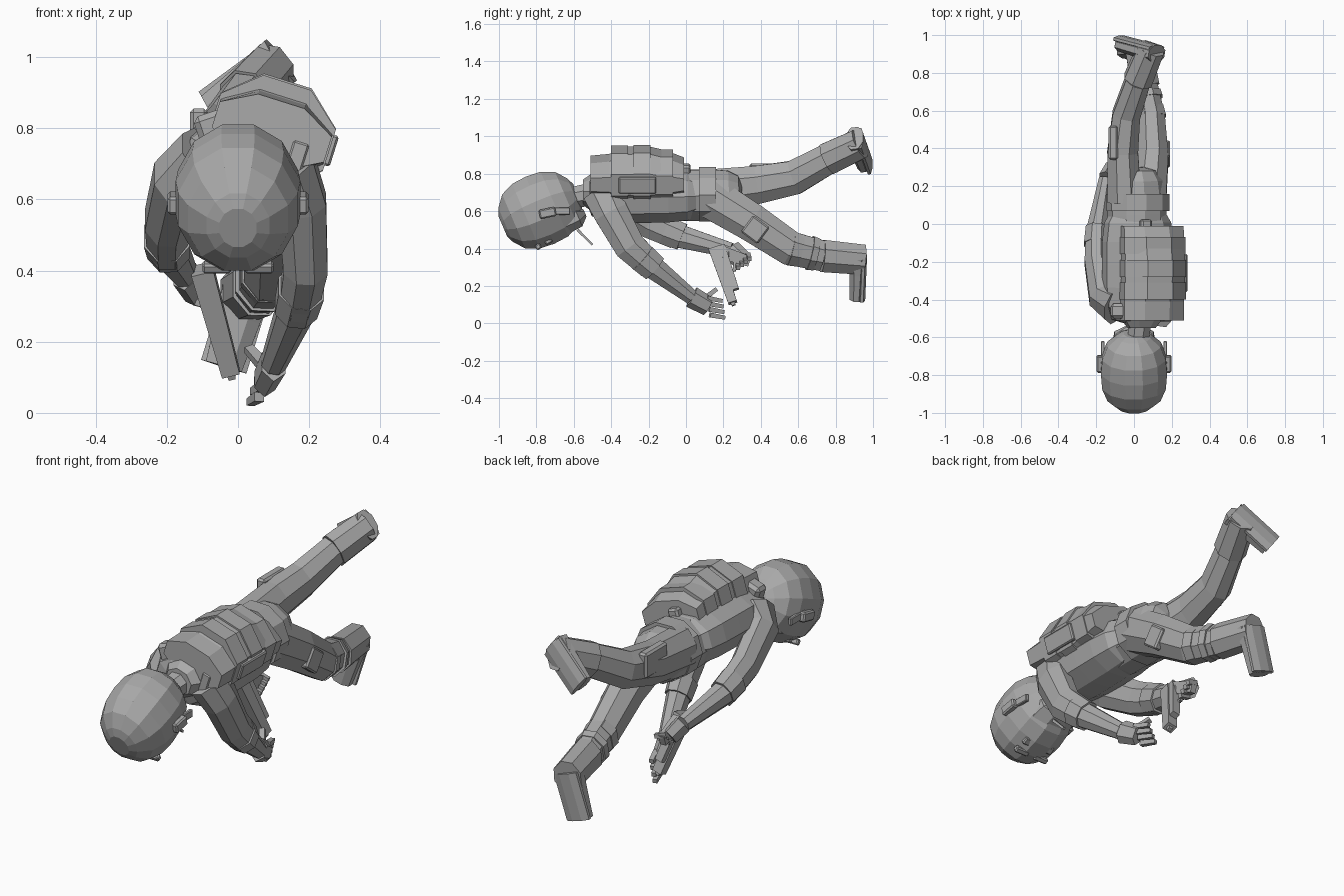
import bpy, bmesh, math
from mathutils import Vector, Matrix

if "Cube" in bpy.data.objects:
    bpy.data.objects.remove(bpy.data.objects["Cube"], do_unlink=True)

grey = bpy.data.materials.new("plain grey")
grey.use_nodes = True
grey.diffuse_color = (.4, .4, .4, 1)
grey.node_tree.nodes["Principled BSDF"].inputs["Base Color"].default_value = grey.diffuse_color

ACROSS = Vector((1, 0, 0))
ALONG = Vector((0, 1, 0))
UPWARD = Vector((0, 0, 1))
TORSO_SIDE = Vector((.95, 0, -.3))
TORSO_BACK = Vector((.3, 0, .95))


def point(x, y, z):
    return Vector((x, y, z))


def finish(name, bm):
    bmesh.ops.recalc_face_normals(bm, faces=bm.faces)
    mesh = bpy.data.meshes.new(name)
    bm.to_mesh(mesh)
    bm.free()
    mesh.materials.append(grey)
    bpy.context.collection.objects.link(bpy.data.objects.new(name, mesh))


def loft(name, centres, widths, depths, ref, sides):
    """Skin rings around a path; widths run along ref, depths across it."""
    bm = bmesh.new()
    grow = 1 / math.cos(math.pi / sides)
    last = len(centres) - 1
    rings = []
    for i, (centre, width, depth) in enumerate(zip(centres, widths, depths)):
        tangent = (centres[min(i + 1, last)] - centres[max(i - 1, 0)]).normalized()
        a = (ref - tangent * ref.dot(tangent)).normalized() * width * grow
        b = tangent.cross(a).normalized() * depth * grow
        angles = [math.tau * (k + .5) / sides for k in range(sides)]
        rings.append([bm.verts.new(centre + a * math.cos(t) + b * math.sin(t)) for t in angles])
    for lower, upper in zip(rings, rings[1:]):
        for k in range(sides):
            n = (k + 1) % sides
            bm.faces.new((lower[k], lower[n], upper[n], upper[k]))
    bm.faces.new(rings[0])
    bm.faces.new(rings[-1])
    finish(name, bm)


def limb(name, joints, start, end, flat=1, ref=ACROSS, sides=8):
    """Tube through joints, narrowing evenly from start to end."""
    last = len(joints) - 1
    widths = [start + (end - start) * i / last for i in range(len(joints))]
    loft(name, joints, widths, [w * flat for w in widths], ref, sides)


def barrel(name, start, end, width, depth, power, ref=TORSO_SIDE, sides=10, steps=8):
    """Closed rounded body; a higher power gives squarer ends."""
    spots = [-math.cos(math.pi * i / steps) for i in range(steps + 1)]
    swell = [max(.3, (1 - abs(t) ** power) ** (1 / power)) for t in spots]
    loft(name, [start.lerp(end, (t + 1) / 2) for t in spots],
         [width * s for s in swell], [depth * s for s in swell], ref, sides)


def box(name, centre, size, side=ACROSS, up=UPWARD):
    """Chamfered box sized along side, depth and up."""
    depth = up.cross(side).normalized()
    up = side.cross(depth).normalized()
    turn = Matrix((side.normalized(), depth, up)).transposed().to_4x4()
    bm = bmesh.new()
    bmesh.ops.create_cube(bm, matrix=Matrix.Translation(centre) @ turn @ Matrix.Diagonal((*size, 1)))
    bmesh.ops.bevel(bm, geom=bm.edges[:], offset=min(size) / 5, segments=1, affect='EDGES')
    finish(name, bm)


def bar(name, start, end, width, depth, ref=ACROSS):
    loft(name, [start, end], [width, width * .8], [depth, depth * .8], ref, 4)


def hand(label, wrist, knuckles, tips, spread, thumb_tip, ref):
    middle = wrist.lerp(knuckles, .5)
    limb(label + "_palm", [wrist, middle, knuckles], .034, .03, 1.5, sides=6)
    for i, finger in enumerate(("index", "middle", "ring", "little")):
        shift = spread * (1.5 - i)
        bar(f"{label}_{finger}_finger", knuckles + shift, tips + shift, .014, .013, ref)
    bar(label + "_thumb", middle, thumb_tip, .016, .014, ref)


def arm(label, collarbone, shoulder, bicep, elbow, wrist):
    limb(label + "_upper_arm", [collarbone, shoulder, bicep, elbow], .075, .055, 1.35)
    limb(label + "_cuff", [bicep.lerp(elbow, .6), elbow.lerp(wrist, .1)], .065, .06, 1.2)
    limb(label + "_forearm", [elbow, elbow.lerp(wrist, .5), wrist], .055, .035, 1.15)


def leg(label, hip, thigh, knee, shin, ankle, heel, toe):
    limb(label + "_leg", [hip, thigh, knee, shin], .09, .065, 1.25)
    limb(label + "_boot", [shin, shin.lerp(ankle, .5), ankle], .075, .07, 1.15)
    instep = heel.lerp(toe, .4)
    limb(label + "_foot", [heel, instep, toe], .048, .035, 1.5, ALONG)
    under = ALONG * .03
    limb(label + "_sole", [heel + under, instep + under, toe + under], .018, .018, 3.7, ALONG)


# Head and jaw, tipped so the face looks down and back
barrel("head", point(0, -.98, .52), point(0, -.58, .69), .175, .195, 2.5, ACROSS, 12)
barrel("jaw", point(0, -.8, .48), point(0, -.54, .59), .12, .07, 3, ACROSS, 8, 4)

# Ears and face
chin_way = point(0, .9, .5)
face_out = point(0, .5, -.9)
brow = point(0, -.79, .41)
for label, s in (("left", 1), ("right", -1)):
    box(label + "_ear", point(s * .18, -.74, .59), (.035, .09, .05), up=point(0, -.2, 1))
    box(label + "_head_strap", point(s * .165, -.68, .6), (.02, .12, .04))
    box(label + "_eye", brow + chin_way * .06 + ACROSS * s * .06, (.06, .04, .03), up=face_out)
    box(label + "_brow", brow + ACROSS * s * .06, (.08, .03, .03), up=face_out)
box("nose", brow + chin_way * .1, (.04, .06, .05), up=face_out)
box("mouth", brow + chin_way * .17, (.07, .03, .03), up=face_out)
bar("microphone", point(.03, -.58, .5), point(.03, -.5, .42), .007, .007)

# Neck and torso
neck_base = point(.04, -.45, .7)
limb("neck", [point(.02, -.62, .67), neck_base], .055, .065)
limb("collar", [neck_base - ALONG * .1, neck_base - ALONG * .03], .07, .12, .9, TORSO_SIDE)
waist = point(.02, .1, .69)
barrel("chest", point(.02, -.53, .68), waist, .185, .14, 4)
barrel("hips", point(.02, -.2, .68), point(.01, .3, .69), .15, .135, 4)
limb("belt", [waist - ALONG * .03, waist + ALONG * .06], .16, .16, .9, TORSO_SIDE, 10)

# Backpack with squared ends, panels, pockets and straps
pack = point(.095, -.26, .79)
slope = (.09, .1, .14, .145, .12, .08)
loft("backpack", [pack + ALONG * (.1 * i - .25) for i in range(len(slope))],
     [.165] * len(slope), slope, TORSO_SIDE, 8)
for label, offset, depth in (("upper", -.09, .145), ("middle", .03, .15), ("lower", .15, .125)):
    middle = pack + ALONG * offset
    loft(label + "_pack_panel", [middle - ALONG * .05, middle + ALONG * .04], [.17] * 2,
         [depth, depth], TORSO_SIDE, 8)
box("side_pocket", pack + TORSO_SIDE * .17, (.03, .2, .09), TORSO_SIDE, TORSO_BACK)
box("small_pouch", point(.06, 0, .82), (.06, .05, .06), TORSO_SIDE, TORSO_BACK)
box("right_shoulder_strap", point(-.04, -.46, .8), (.15, .08, .11), point(.9, 0, .3))
box("left_shoulder_strap", point(.16, -.48, .7), (.06, .07, .14), TORSO_SIDE, TORSO_BACK)

# Left arm reaching down, open hand
left_wrist = point(.1, .03, .14)
arm("left", point(.14, -.45, .7), point(.18, -.4, .59), point(.19, -.3, .41), point(.17, -.19, .31), left_wrist)
hand("left", left_wrist, point(.075, .12, .09), point(.05, .2, .075), point(.01, -.005, .03),
     point(.03, .16, .18), ACROSS)

# Right arm swept back, hand closed on the grip
right_wrist = point(-.15, .24, .39)
arm("right", point(-.1, -.44, .72), point(-.17, -.39, .66), point(-.2, -.2, .54), point(-.2, -.05, .47),
    right_wrist)
hand("right", right_wrist, point(-.12, .3, .34), point(-.06, .31, .32), point(0, .02, .016),
     point(-.08, .22, .37), UPWARD)

# Pistol
breech = point(-.1, .15, .4)
muzzle = point(-.02, .25, .11)
under = point(0, .03, .01)
guard = point(-.08, .26, .28)
bar("pistol_slide", breech, muzzle, .032, .03)
bar("pistol_frame", breech + under, breech.lerp(muzzle, .8) + under, .025, .03)
bar("pistol_muzzle", muzzle, breech.lerp(muzzle, 1.05), .012, .012)
bar("pistol_grip", breech.lerp(muzzle, .1) + under, point(-.1, .34, .33), .02, .035)
bar("trigger_guard_front", breech.lerp(muzzle, .4) + under, guard, .008, .008)
bar("trigger_guard_base", guard, point(-.1, .26, .35), .008, .008)

# Right leg, raised
leg("right", point(-.05, .12, .71), point(-.06, .38, .74), point(-.04, .58, .78), point(.02, .76, .88),
    point(.09, .93, .96), point(.12, .9, .99), point(-.07, .95, .85))
box("right_thigh_pocket", point(-.11, .43, .79), (.05, .18, .13))

# Left leg, trailing low, with knee pad and strap
left_knee = point(.09, .56, .4)
left_shin = point(.06, .73, .36)
leg("left", point(.08, .12, .68), point(.1, .35, .54), left_knee, left_shin,
    point(.02, .95, .34), point(.03, .92, .36), point(-.04, .91, .13))
for label, start, end in (("knee_pad", 0, .3), ("shin_strap", .6, .8)):
    limb("left_" + label, [left_knee.lerp(left_shin, start), left_knee.lerp(left_shin, end)], .08, .075, 1.15)
box("left_thigh_pocket", point(.17, .37, .5), (.04, .11, .11), up=point(0, .6, .8))
